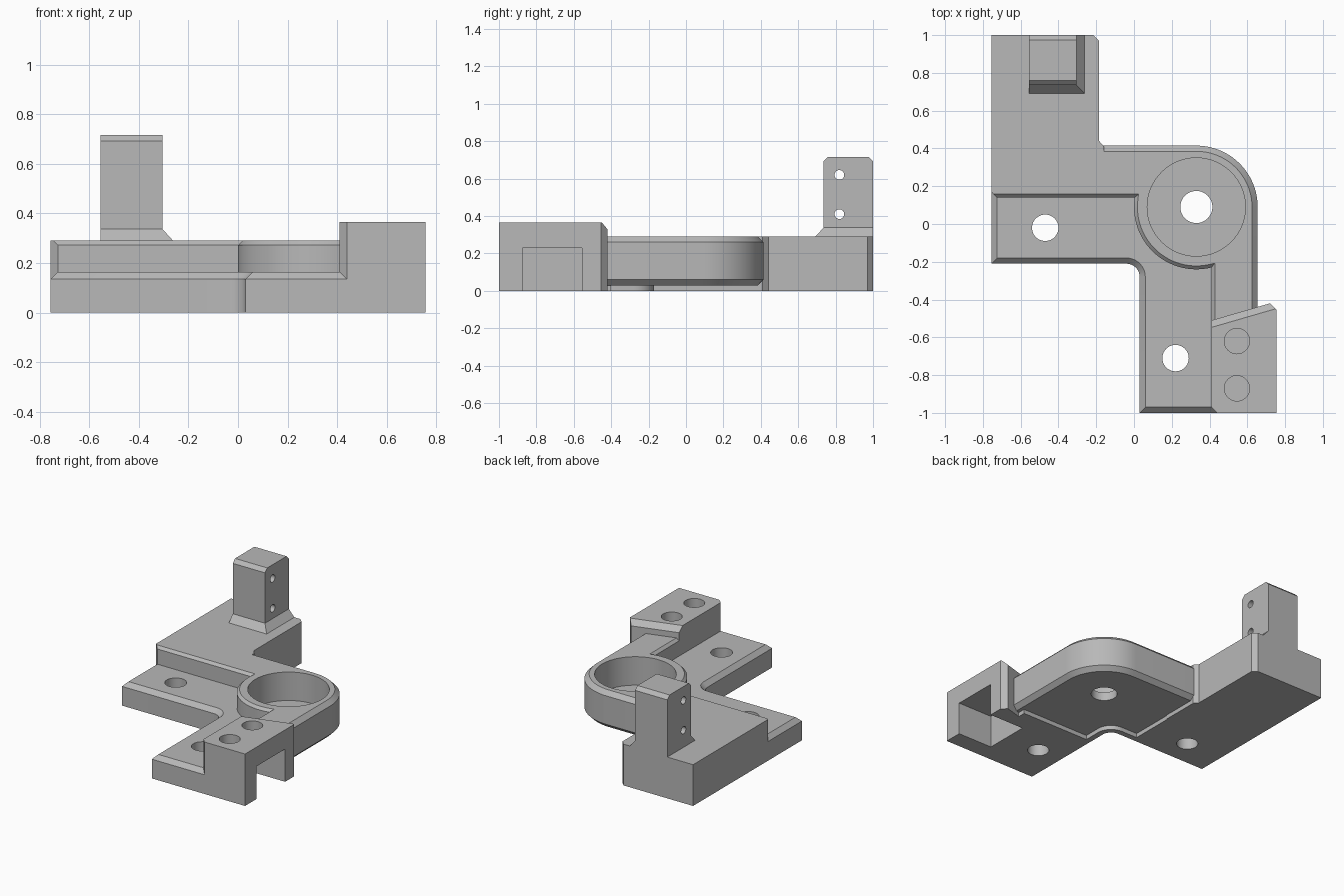
import bpy, bmesh
from math import cos, sin, radians
from mathutils import Matrix

if "Cube" in bpy.data.objects:
    bpy.data.objects.remove(bpy.data.objects["Cube"])

grey = bpy.data.materials.new("plain grey")
grey.use_nodes = True
grey.diffuse_color = (0.48, 0.48, 0.48, 1)
grey.node_tree.nodes["Principled BSDF"].inputs["Base Color"].default_value = (0.48, 0.48, 0.48, 1)


def finish(bm, name):
    bmesh.ops.recalc_face_normals(bm, faces=bm.faces)
    mesh = bpy.data.meshes.new(name)
    bm.to_mesh(mesh)
    bm.free()
    mesh.materials.append(grey)
    ob = bpy.data.objects.new(name, mesh)
    bpy.context.collection.objects.link(ob)
    return ob


def arc(cx, cy, r, a0, a1, n):
    steps = [radians(a0 + (a1 - a0) * i / n) for i in range(n + 1)]
    return [(cx + r * cos(a), cy + r * sin(a)) for a in steps]


def prism(name, outline, z0, z1, chamfers=()):
    """Extruded outline; each chamfer is (width, rule on a horizontal edge's midpoint)."""
    bm = bmesh.new()
    face = bm.faces.new([bm.verts.new((x, y, z0)) for x, y in outline])
    ext = bmesh.ops.extrude_face_region(bm, geom=[face])["geom"]
    bmesh.ops.translate(bm, vec=(0, 0, z1 - z0),
                        verts=[v for v in ext if isinstance(v, bmesh.types.BMVert)])
    bmesh.ops.recalc_face_normals(bm, faces=bm.faces)
    for width, rule in chamfers:
        edges = []
        for e in bm.edges:
            a, b = (v.co for v in e.verts)
            if abs(a.z - b.z) < 1e-4 and rule((a + b) / 2):
                edges.append(e)
        bmesh.ops.bevel(bm, geom=edges, offset=width, offset_type='OFFSET', segments=1,
                        profile=0.5, affect='EDGES', clamp_overlap=False)
    return finish(bm, name)


def rect(x0, x1, y0, y1):
    return [(x0, y0), (x1, y0), (x1, y1), (x0, y1)]


def cylinder(center, r, depth, axis='Z', n=40):
    bm = bmesh.new()
    m = Matrix.Translation(center)
    if axis == 'X':
        m = m @ Matrix.Rotation(radians(90), 4, 'Y')
    bmesh.ops.create_cone(bm, cap_ends=True, segments=n, radius1=r, radius2=r, depth=depth, matrix=m)
    return finish(bm, "cutter")


def combine(target, other, operation):
    """Apply a boolean and discard the second solid."""
    other.hide_render = True
    mod = target.modifiers.new("boolean", 'BOOLEAN')
    mod.object, mod.operation, mod.solver = other, operation, 'EXACT'
    bpy.context.view_layer.objects.active = target
    bpy.ops.object.modifier_apply(modifier=mod.name)
    bpy.data.objects.remove(other)


RX, RY = 0.33, 0.09      # bearing seat centre
TOP, LOW = 0.29, 0.165   # tall and low deck heights

# Low L-shaped plate with a chamfered outer rim
inner_corner = arc(-0.04, -0.28, 0.07, 90, 0, 8)
plate = prism("main_body", [(-0.755, -0.21)] + inner_corner + [
    (0.03, -1), (0.45, -1), (0.45, -0.52), (0.6, -0.47), (0.6, -0.3),
    (0.45, -0.3), (0.45, 0.2), (-0.755, 0.2)], 0, LOW,
    [(0.03, lambda p: p.z > 0.1 and (p.x < -0.7 or p.y < -0.99
                                     or (p.y < -0.2 and p.x < 0.04)))])

# Shallow underside relief below the bearing seat
relief = prism("cutter", [(-0.165, 0.5), (-0.165, -0.17)]
               + arc(-0.04, -0.28, 0.11, 90, 0, 8)
               + [(0.07, -0.4), (0.7, -0.4), (0.7, 0.5)], -0.1, 0.03)
combine(plate, relief, 'DIFFERENCE')

# Tall rear slab
slab = prism("rear_slab", [
    (-0.725, 0.14), (-0.16, 0.14), (-0.16, 0.41), (-0.185, 0.44), (-0.185, 0.97),
    (-0.215, 1), (-0.755, 1), (-0.755, 0.17)], 0, TOP,
    [(0.018, lambda p: p.z > 0.2 and p.y < 0.141)])

# Rounded corner body that carries the bearing seat
corner = prism("corner_body", [(-0.3, 0.14)] + arc(RX, RY, 0.33, 171.3, 284, 32)
               + [(0.41, -0.53), (0.655, -0.48)] + arc(RX, RY, 0.325, 0, 90, 20)
               + [(-0.3, 0.415)], 0.03, TOP,
               [(0.03, lambda p: p.x > 0.65 or p.y > 0.41
                 or (p.x > RX and p.y > RY and (p.x - RX) ** 2 + (p.y - RY) ** 2 > 0.09)),
                (0.018, lambda p: p.z > 0.28 and p.y < 0.141 and p.x < 0.412
                 and p.x > -0.29 and p.y > -0.5)])
combine(plate, slab, 'UNION')
combine(plate, corner, 'UNION')

# Bearing pocket and through holes
combine(plate, cylinder((RX, RY, 0.29), 0.26, 0.4, n=64), 'DIFFERENCE')
for x, y, r in ((RX, RY, 0.085), (-0.47, -0.02, 0.07), (0.22, -0.71, 0.07)):
    combine(plate, cylinder((x, y, 0.1), r, 0.6), 'DIFFERENCE')

# Side mounting block with an open slot and two blind holes
block = prism("mounting_block", [
    (0.41, -0.97), (0.44, -1), (0.755, -1), (0.755, -0.455), (0.72, -0.42), (0.41, -0.51)],
    0, 0.365, [(0.036, lambda p: p.z > 0.3 and p.y > -0.5 and p.x < 0.7)])
combine(block, prism("cutter", rect(0.485, 0.9, -0.875, -0.555), -0.1, 0.23), 'DIFFERENCE')
for y in (-0.62, -0.87):
    combine(block, cylinder((0.545, y, 0.365), 0.067, 0.2), 'DIFFERENCE')

# Upright post with chamfered top
post = prism("post", rect(-0.555, -0.305, 0.735, 1), 0.25, 0.717,
             [(0.025, lambda p: p.z > 0.7 and abs(p.x + 0.43) < 0.01)])
for z in (0.41, 0.62):
    combine(post, cylinder((-0.43, 0.82, z), 0.026, 0.6, 'X', 24), 'DIFFERENCE')

# Sloped foot on two sides of the post
bm = bmesh.new()
for x1, y0, z in ((-0.26, 0.69, TOP - 0.002), (-0.307, 0.737, 0.34)):
    for x, y in rect(-0.555, x1, y0, 1):
        bm.verts.new((x, y, z))
bmesh.ops.convex_hull(bm, input=bm.verts)
bmesh.ops.dissolve_limit(bm, angle_limit=0.01, verts=bm.verts, edges=bm.edges)
foot = finish(bm, "post_foot")

# Smooth the round surfaces, keep the edges crisp
for ob in (plate, block, post, foot):
    bpy.ops.object.select_all(action='DESELECT')
    ob.select_set(True)
    bpy.context.view_layer.objects.active = ob
    bpy.ops.object.shade_smooth_by_angle(angle=radians(25))
